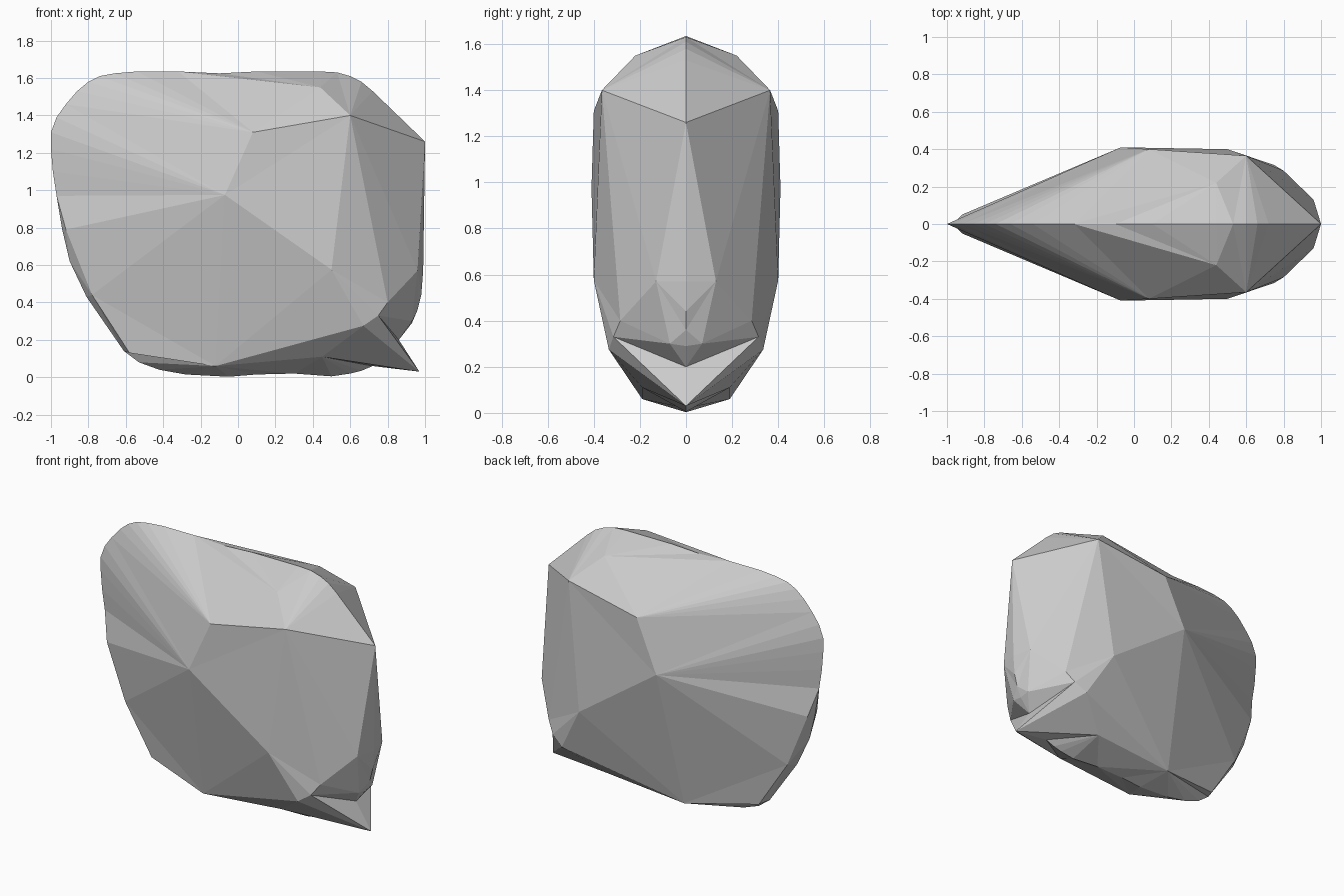
import bpy
import bmesh
from mathutils import Vector

default = bpy.data.objects.get("Cube")
if default:
    bpy.data.objects.remove(default, do_unlink=True)


def make_material(name, colour):
    mat = bpy.data.materials.new(name)
    mat.use_nodes = True
    mat.diffuse_color = colour
    for node in mat.node_tree.nodes:
        if node.type == 'BSDF_PRINCIPLED':
            node.inputs["Base Color"].default_value = colour
    return mat


def rim(*pairs):
    """Points of the centre-plane outline, given as x and z."""
    return [Vector((x, 0, z)) for x, z in pairs]


# Centre-plane outline, split into arcs running clockwise from the left
left_arc = rim((-.97, .97), (-.99, 1.1), (-1, 1.22), (-1, 1.31), (-.97, 1.39), (-.92, 1.46))
shoulder_arc = rim((-.92, 1.46), (-.86, 1.53), (-.8, 1.58), (-.74, 1.61),
                   (-.66, 1.625), (-.54, 1.635), (-.32, 1.635))
crown_arc = rim((-.32, 1.635), (-.1, 1.625), (.1, 1.635), (.44, 1.635), (.53, 1.63))
brow_arc = rim((.53, 1.63), (.6, 1.61), (.66, 1.58), (.72, 1.53), (1, 1.26))
heel_arc = rim((1, 1.26), (.99, .57), (.98, .44), (.96, .36), (.93, .29), (.86, .2))
keel_arc = rim((.97, .03), (.72, .06), (.66, .035), (.6, .02), (.5, .005), (.3, .02))
belly_arc = rim((.3, .02), (.1, .015), (-.05, .003), (-.28, .015), (-.42, .04),
                (-.53, .08), (-.61, .14))
chin_arc = rim((-.61, .14), (-.81, .43), (-.9, .62))
jaw_arc = rim((-.9, .62), (-.94, .79), (-.97, .97))

# Facet corners away from the centre plane
flank = Vector((-.07, .41, .975))
upper_flank = Vector((.08, .40, 1.31))
brow = Vector((.6, .365, 1.4))
crown = Vector((.44, .22, 1.55))
hip = Vector((.5, .4, .575))
low_hip = Vector((.67, .335, .275))
notch = Vector((.75, .315, .33))
corner = Vector((.8, .285, .4))
back_edge = Vector((.96, .13, .57))
back_pit = Vector((.93, .07, .3))
belly = Vector((-.12, .19, .06))
spur_fold = Vector((.45, .19, .11))
jaw = Vector((-.92, .05, .79))
chin = Vector((-.78, .06, .44))
chin_fold = Vector((-.58, .07, .13))
spur_tip = keel_arc[0]

# Each fan is a hub joined to a chain of points
fans = [
    (flank, [belly, chin, jaw] + left_arc + [upper_flank, brow, hip, belly]),
    (upper_flank, left_arc[-1:] + shoulder_arc[1:] + [crown, brow]),
    (crown, crown_arc + [brow]),
    (brow, brow_arc + [back_edge, corner, hip]),
    (back_edge, heel_arc[:4] + [back_pit, corner]),
    (back_pit, heel_arc[3:] + [notch, corner]),
    (notch, [heel_arc[-1], spur_tip, low_hip, hip, corner]),
    (low_hip, [spur_tip, spur_fold, belly, hip]),
    (spur_fold, keel_arc + [belly]),
    (belly, belly_arc + [chin_fold, chin]),
    (chin, [chin_fold] + chin_arc + [jaw]),
    (jaw, jaw_arc),
]

# Build both mirrored halves and weld them along the centre plane
bm = bmesh.new()
for side in (1, -1):
    for hub, chain in fans:
        for a, b in zip(chain, chain[1:]):
            corners = [bm.verts.new((p.x, p.y * side, p.z)) for p in (hub, a, b)]
            bm.faces.new(corners)
bmesh.ops.remove_doubles(bm, verts=bm.verts, dist=0.0005)
bmesh.ops.recalc_face_normals(bm, faces=bm.faces)

mesh = bpy.data.meshes.new("faceted_body")
bm.to_mesh(mesh)
bm.free()
mesh.materials.append(make_material("stone grey", (.6, .6, .6, 1)))
body = bpy.data.objects.new("faceted_body", mesh)
bpy.context.collection.objects.link(body)
